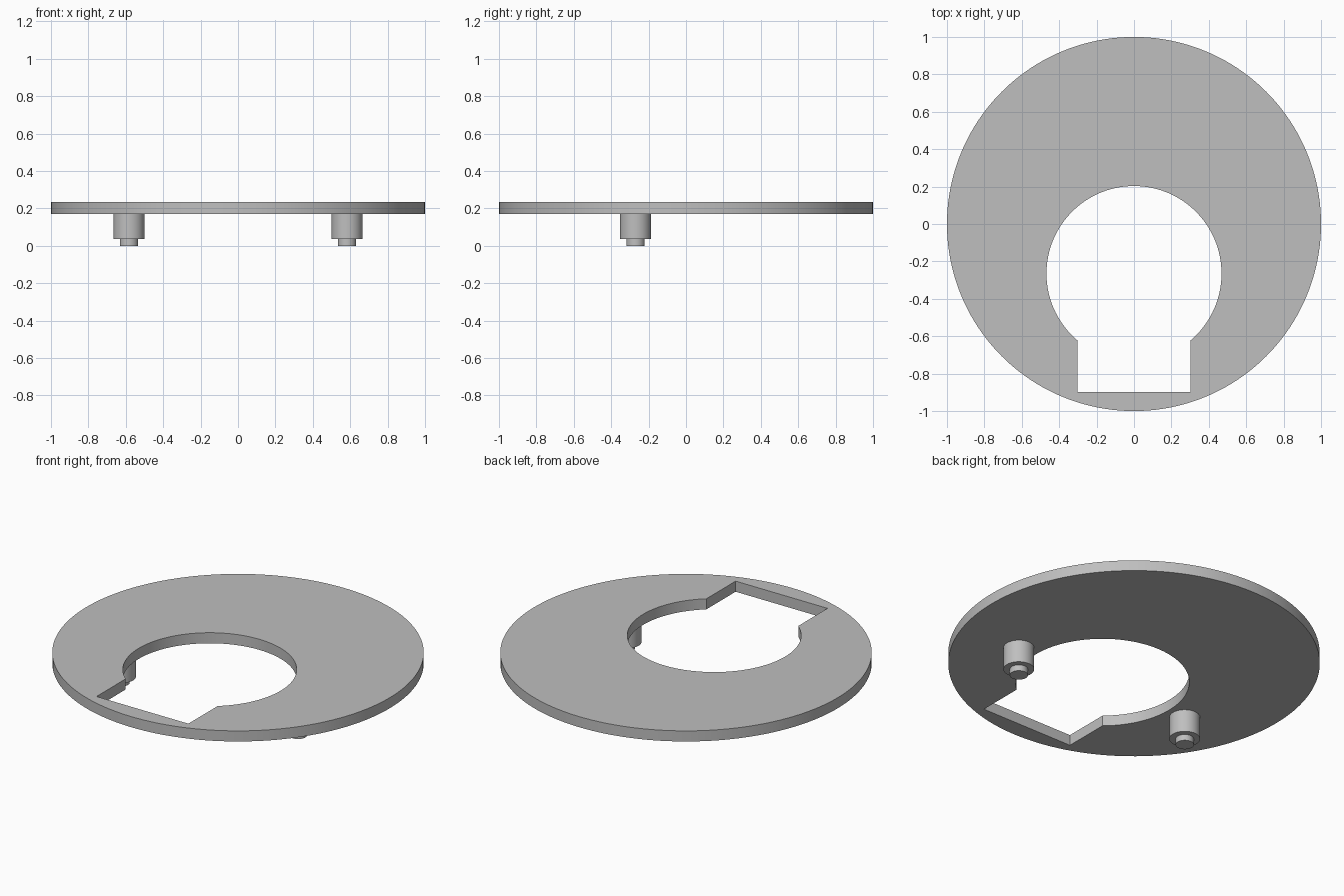
import bpy, bmesh, math

cube = bpy.data.objects.get("Cube")
if cube:
    bpy.data.objects.remove(cube, do_unlink=True)

grey = bpy.data.materials.new("mid grey")
grey.use_nodes = True
colour = (0.52, 0.52, 0.52, 1)
grey.diffuse_color = colour
grey.node_tree.nodes["Principled BSDF"].inputs["Base Color"].default_value = colour

PLATE_BOTTOM, PLATE_TOP = 0.17, 0.233


def arc(radius, cy, start, end, steps):
    return [(radius * math.cos(start + (end - start) * i / steps),
             cy + radius * math.sin(start + (end - start) * i / steps))
            for i in range(steps + 1)]


def finish(bm, name):
    bmesh.ops.recalc_face_normals(bm, faces=bm.faces[:])
    mesh = bpy.data.meshes.new(name)
    bm.to_mesh(mesh)
    bm.free()
    obj = bpy.data.objects.new(name, mesh)
    bpy.context.collection.objects.link(obj)
    mesh.materials.append(grey)
    bpy.ops.object.select_all(action="DESELECT")
    obj.select_set(True)
    bpy.context.view_layer.objects.active = obj
    bpy.ops.object.shade_smooth_by_angle(angle=math.radians(30))
    return obj


# Round plate with a keyhole opening
hole_r, hole_y, slot_x, slot_y = 0.468, -0.265, 0.302, -0.897
corner = -math.acos(slot_x / hole_r)
keyhole = arc(hole_r, hole_y, corner, math.pi - corner, 96)
keyhole += [(-slot_x, slot_y), (slot_x, slot_y)]
rim = arc(1, 0, 0, 2 * math.pi, 160)[:-1]

bm = bmesh.new()
edges = []
for loop in (rim, keyhole):
    verts = [bm.verts.new((x, y, PLATE_BOTTOM)) for x, y in loop]
    edges += [bm.edges.new((v, verts[i - 1])) for i, v in enumerate(verts)]
bmesh.ops.triangle_fill(bm, use_beauty=True, use_dissolve=False, edges=edges)
result = bmesh.ops.extrude_face_region(bm, geom=bm.faces[:], use_keep_orig=True)
top = [g for g in result["geom"] if isinstance(g, bmesh.types.BMVert)]
bmesh.ops.translate(bm, verts=top, vec=(0, 0, PLATE_TOP - PLATE_BOTTOM))
finish(bm, "keyhole_plate")


# Stepped pegs under the plate, turned from a profile
def peg(name, x, y):
    profile = [(0, 0), (0.049, 0), (0.049, 0.036), (0.083, 0.036),
               (0.083, PLATE_BOTTOM), (0, PLATE_BOTTOM)]
    bm = bmesh.new()
    verts = [bm.verts.new((r, 0, z)) for r, z in profile]
    edges = [bm.edges.new(pair) for pair in zip(verts, verts[1:])]
    bmesh.ops.spin(bm, geom=verts + edges, cent=(0, 0, 0), axis=(0, 0, 1),
                   angle=2 * math.pi, steps=48)
    bmesh.ops.remove_doubles(bm, verts=bm.verts[:], dist=0.0001)
    finish(bm, name).location = (x, y, 0)


for side, sign in (("left", 1), ("right", -1)):
    peg(side + "_peg", sign * 0.583, -0.27)
